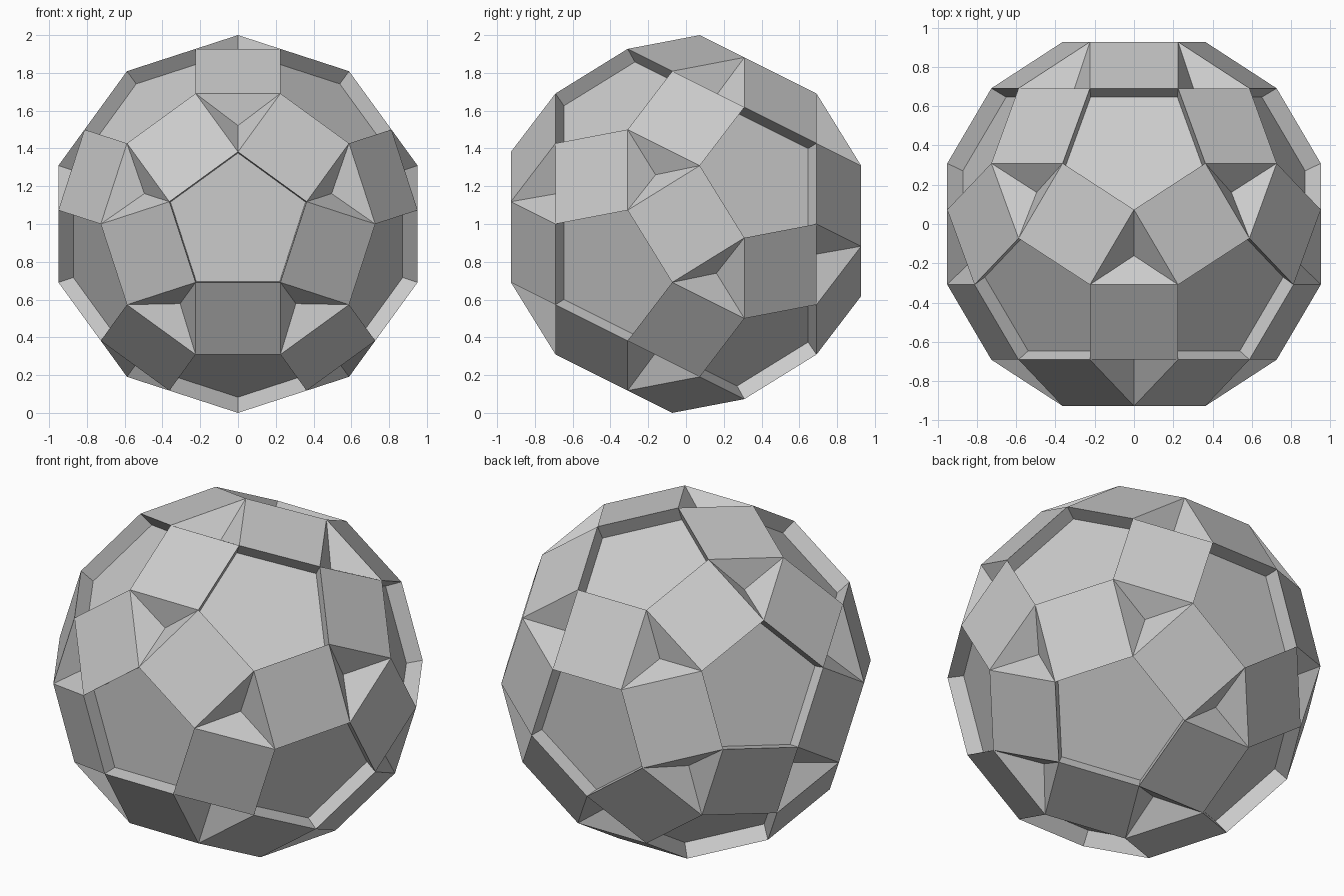
import bpy, bmesh, math
from itertools import product
from mathutils import Vector, Matrix

if "Cube" in bpy.data.objects:
    bpy.data.objects.remove(bpy.data.objects["Cube"])

PHI = (1 + math.sqrt(5)) / 2
PANEL_DEPTH, PANEL_INSET, DENT_DEPTH = 0.09, 0.005, 0.11

# Corner points of a solid with 12 pentagons, 30 squares and 20 triangles
points = set()
for a, b, c in ((1, 1, PHI**3), (PHI**2, PHI, 2 * PHI), (2 + PHI, 0, PHI**2)):
    for s, t, u in product((1, -1), repeat=3):
        p = (s * a, t * b, u * c)
        for k in range(3):
            points.add(tuple(v + 0.0 for v in p[k:] + p[:k]))

# Turn so one pentagon faces the front, then scale to a height of 2
turn = Matrix.Rotation(math.atan(1 / PHI), 3, 'X')
points = [turn @ Vector(p) for p in sorted(points)]
scale = 1 / max(p.z for p in points)

bm = bmesh.new()
for p in points:
    bm.verts.new(p * scale + Vector((0, 0, 1)))
bmesh.ops.convex_hull(bm, input=bm.verts[:])
bmesh.ops.dissolve_limit(bm, angle_limit=math.radians(2),
                         verts=bm.verts[:], edges=bm.edges[:])
bmesh.ops.recalc_face_normals(bm, faces=bm.faces[:])
bm.normal_update()

pentagons = [f for f in bm.faces if len(f.verts) == 5]
triangles = [f for f in bm.faces if len(f.verts) == 3]

# Triangles become three-sided dents
bmesh.ops.poke(bm, faces=triangles, offset=-DENT_DEPTH)
# Pentagons become sunken panels
bm.normal_update()
bmesh.ops.inset_individual(bm, faces=pentagons, thickness=PANEL_INSET,
                           depth=-PANEL_DEPTH, use_even_offset=True)

mesh = bpy.data.meshes.new("faceted_ball")
bm.to_mesh(mesh)
bm.free()
ball = bpy.data.objects.new("faceted_ball", mesh)
bpy.context.collection.objects.link(ball)
